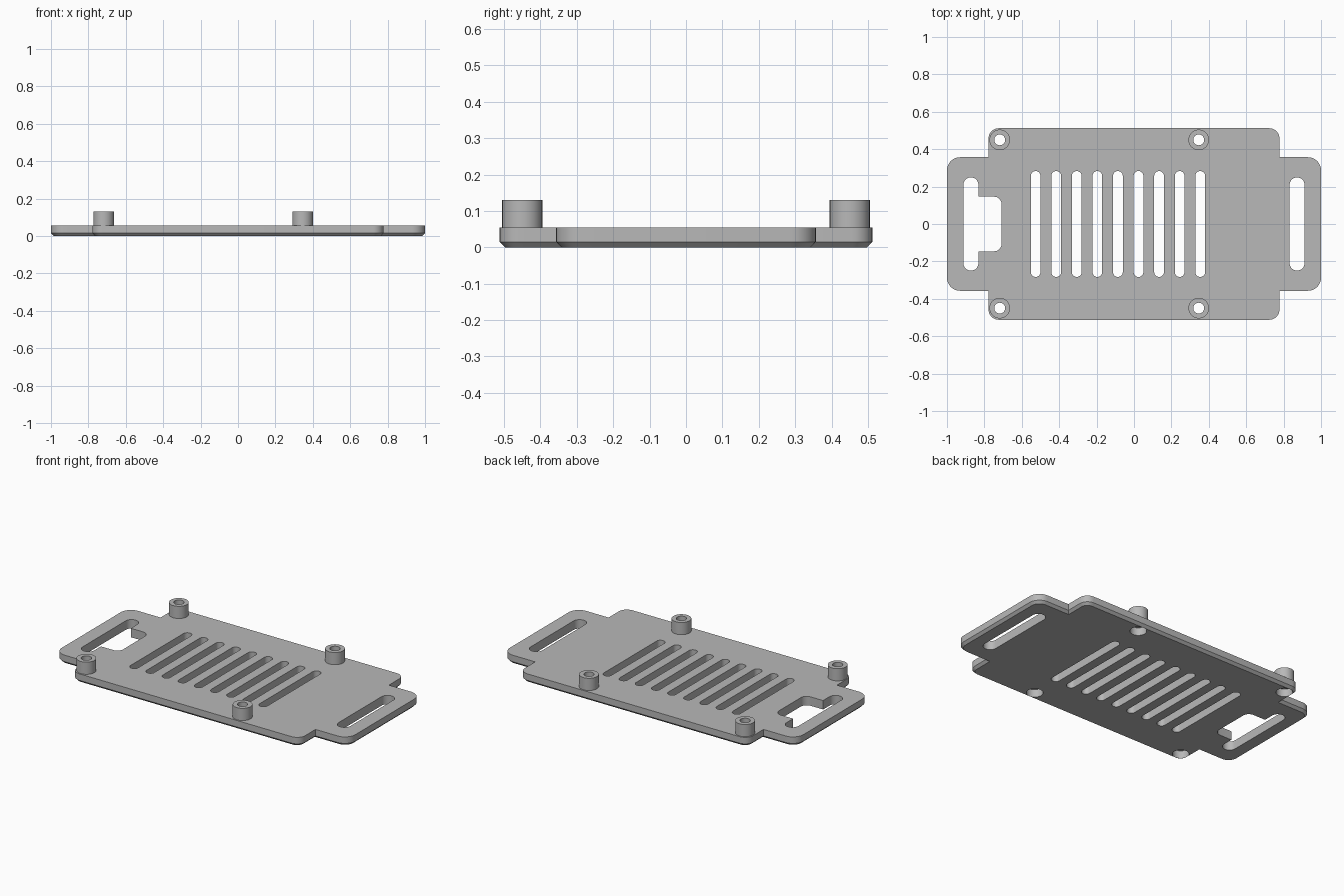
import bpy, bmesh
from math import radians, sin, cos, tau
from mathutils import Vector

cube = bpy.data.objects.get("Cube")
if cube:
    bpy.data.objects.remove(cube, do_unlink=True)

GREY = (0.48, 0.48, 0.48, 1)
mat = bpy.data.materials.new("grey plastic")
mat.use_nodes = True
mat.diffuse_color = GREY
bsdf = mat.node_tree.nodes["Principled BSDF"]
bsdf.inputs["Base Color"].default_value = GREY
bsdf.inputs["Roughness"].default_value = 0.6

THICK, CHAMFER, TOP = 0.055, 0.015, 0.13


def fillet(corners, steps=8):
    """Outline from right-angled corners (x, y, radius), each rounded."""
    pts = []
    for i, (x, y, r) in enumerate(corners):
        p = Vector((x, y))
        if r <= 0:
            pts.append(p)
            continue
        a = (Vector(corners[i - 1][:2]) - p).normalized() * r
        b = (Vector(corners[(i + 1) % len(corners)][:2]) - p).normalized() * r
        for k in range(steps + 1):
            t = tau / 4 * k / steps
            pts.append(p + a * (1 - sin(t)) + b * (1 - cos(t)))
    return pts


def circle(cx, cy, r, n=40):
    return [Vector((cx + r * cos(tau * k / n), cy + r * sin(tau * k / n))) for k in range(n)]


def loft(bm, rings):
    """Closed solid through matching outlines, given as (outline, z)."""
    loops = [[bm.verts.new((p.x, p.y, z)) for p in pts] for pts, z in rings]
    n = len(loops[0])
    for lo, hi in zip(loops, loops[1:]):
        for k in range(n):
            j = (k + 1) % n
            bm.faces.new((lo[k], lo[j], hi[j], hi[k]))
    bm.faces.new(loops[0][::-1])
    bm.faces.new(loops[-1])


def finish(bm, name):
    bmesh.ops.recalc_face_normals(bm, faces=bm.faces)
    me = bpy.data.meshes.new(name)
    bm.to_mesh(me)
    bm.free()
    me.materials.append(mat)
    ob = bpy.data.objects.new(name, me)
    bpy.context.collection.objects.link(ob)
    return ob


def plate_outline(inset):
    """Wide body with a narrower tab at each end."""
    tx, ty = 1.0 - inset, 0.357 - inset
    bx, by = 0.778 - inset, 0.512 - inset
    rt, rb = 0.07 - inset, 0.055 - inset
    quarter = [(tx, ty, rt), (bx, ty, 0), (bx, by, rb)]
    left = [(-x, y, r) for x, y, r in reversed(quarter)]
    upper = quarter + left
    return fillet(upper + [(-x, -y, r) for x, y, r in upper])


def slot(bm, x, half_w, half_l):
    r = half_w * 0.99
    pts = fillet([(x + half_w, half_l, r), (x - half_w, half_l, r),
                  (x - half_w, -half_l, r), (x + half_w, -half_l, r)])
    loft(bm, [(pts, -0.05), (pts, 0.1)])


# Base plate with a chamfered lower edge
bm = bmesh.new()
loft(bm, [(plate_outline(CHAMFER), 0), (plate_outline(0), CHAMFER), (plate_outline(0), THICK)])
plate = finish(bm, "base_plate")

# Four round standoffs
posts = [(x, y) for x in (-0.718, 0.346) for y in (-0.45, 0.45)]
bm = bmesh.new()
for x, y in posts:
    loft(bm, [(circle(x, y, 0.055), THICK), (circle(x, y, 0.055), TOP)])
standoffs = finish(bm, "standoffs")

# Cutter: vent slots, strap slots, connector opening
bm = bmesh.new()
for i in range(9):
    slot(bm, -0.526 + 0.11 * i, 0.026, 0.283)
slot(bm, 0.872, 0.04, 0.249)
half = [(-0.708, 0.146, 0.04), (-0.832, 0.146, 0), (-0.832, 0.249, 0.039), (-0.912, 0.249, 0.039)]
opening = fillet(half + [(x, -y, r) for x, y, r in reversed(half)])
loft(bm, [(opening, -0.05), (opening, 0.1)])

# Cutter: screw holes with a wide recess underneath
for x, y in posts:
    wide, narrow = circle(x, y, 0.047), circle(x, y, 0.029)
    loft(bm, [(wide, -0.05), (wide, 0.048), (narrow, 0.048), (narrow, 0.2)])
cutter = finish(bm, "hole_cutter")
cutter.hide_render = True

# Cut the holes, bake the result and drop the cutter
for ob in (plate, standoffs):
    mod = ob.modifiers.new("holes", 'BOOLEAN')
    mod.operation = 'DIFFERENCE'
    mod.solver = 'EXACT'
    mod.object = cutter
dg = bpy.context.evaluated_depsgraph_get()
baked = [(ob, bpy.data.meshes.new_from_object(ob.evaluated_get(dg))) for ob in (plate, standoffs)]
for ob, me in baked:
    ob.modifiers.clear()
    ob.data = me
bpy.data.objects.remove(cutter, do_unlink=True)

# Smooth the round walls, keep edges crisp
for ob in (plate, standoffs):
    bpy.ops.object.select_all(action='DESELECT')
    ob.select_set(True)
    bpy.context.view_layer.objects.active = ob
    bpy.ops.object.shade_smooth_by_angle(angle=radians(30))
